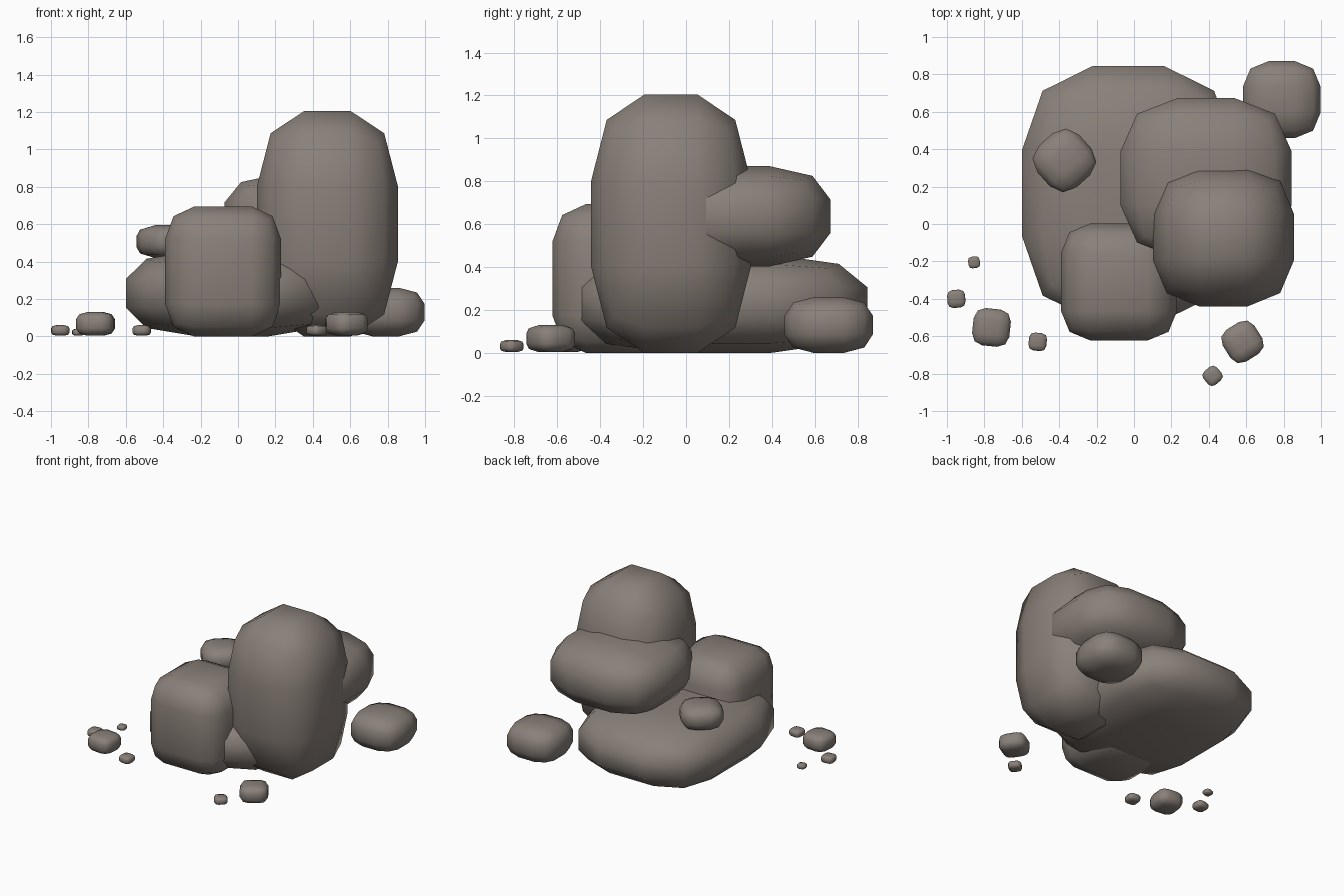
import bpy, bmesh, math
from mathutils import Matrix

if "Cube" in bpy.data.objects:
    bpy.data.objects.remove(bpy.data.objects["Cube"])

stone = bpy.data.materials.new("warm grey stone")
stone.diffuse_color = (0.25, 0.215, 0.19, 1)
stone.use_nodes = True
stone.node_tree.nodes["Principled BSDF"].inputs["Base Color"].default_value = stone.diffuse_color


def rock(name, centre, half, yaw=0, flat=1 / 3):
    """Bevelled cube stretched to size; flat = share of each side left flat."""
    bm = bmesh.new()
    bmesh.ops.create_cube(bm, size=2)
    bmesh.ops.bevel(bm, geom=bm.edges[:], offset=1 - flat, offset_type='OFFSET',
                    segments=2, profile=0.5, affect='EDGES')
    bm.transform(Matrix.Rotation(math.radians(yaw), 4, 'Z') @ Matrix.Diagonal((*half, 1)))
    bmesh.ops.recalc_face_normals(bm, faces=bm.faces[:])
    for f in bm.faces:
        f.smooth = True
    mesh = bpy.data.meshes.new(name)
    bm.to_mesh(mesh)
    bm.free()
    mesh.materials.append(stone)
    ob = bpy.data.objects.new(name, mesh)
    ob.location = centre
    bpy.context.collection.objects.link(ob)
    return ob


# Large boulders
rock("base_boulder", (-0.03, 0.165, 0.23), (0.57, 0.68, 0.23))
rock("tall_boulder", (0.478, -0.07, 0.602), (0.377, 0.372, 0.602))
rock("upper_boulder", (0.385, 0.245, 0.637), (0.458, 0.428, 0.234))
rock("front_boulder", (-0.08, -0.31, 0.347), (0.31, 0.312, 0.347), flat=0.5)

# Medium stones
rock("side_stone", (0.79, 0.665, 0.13), (0.208, 0.206, 0.13))
rock("perched_stone", (-0.372, 0.34, 0.507), (0.15, 0.15, 0.088), 42)

# Scattered pebbles: x, y, half width, half height, yaw
pebbles = [(-0.762, -0.553, 0.1, 0.063, -6), (-0.95, -0.4, 0.048, 0.028, 4),
           (-0.855, -0.205, 0.031, 0.018, 8), (-0.515, -0.63, 0.048, 0.028, -6),
           (0.58, -0.63, 0.1, 0.063, 32), (0.42, -0.812, 0.047, 0.028, 40)]
for i, (x, y, w, h, yaw) in enumerate(pebbles):
    rock(f"pebble_{i + 1}", (x, y, h + 0.004), (w, w, h), yaw, 0.4)
